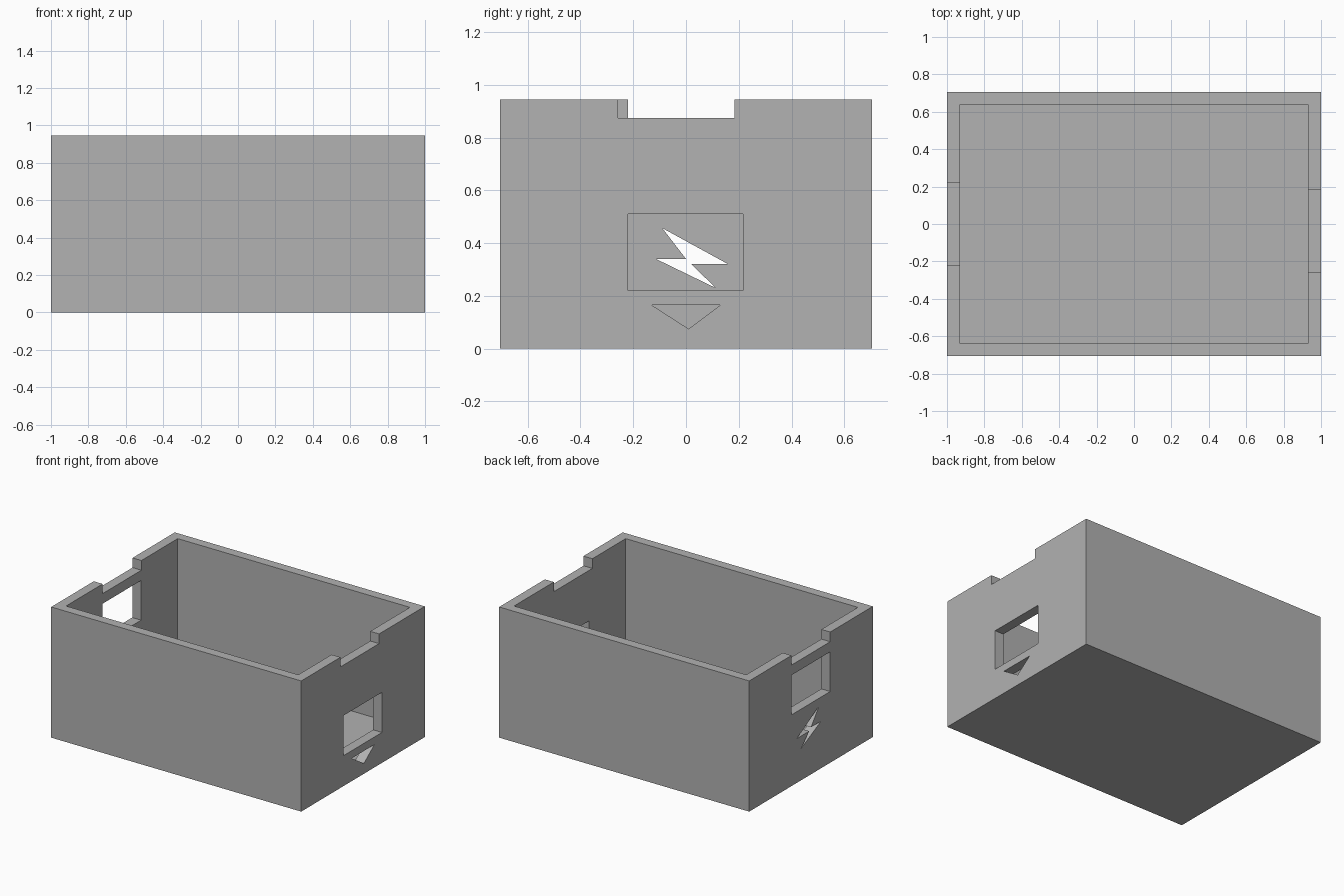
import bpy
import bmesh

if "Cube" in bpy.data.objects:
    bpy.data.objects.remove(bpy.data.objects["Cube"], do_unlink=True)

HALF_X, HALF_Y, HEIGHT, WALL = 1.0, 0.706, 0.945, 0.071
NOTCH_Z, TOP = 0.875, 1.1

# Single grey plastic
grey = bpy.data.materials.new("grey plastic")
grey.use_nodes = True
colour = (0.445, 0.445, 0.445, 1)
grey.diffuse_color = colour
grey.node_tree.nodes["Principled BSDF"].inputs["Base Color"].default_value = colour


def prism(name, outline, x0, x1):
    """Solid made by extruding a (y, z) outline from x0 to x1."""
    bm = bmesh.new()
    face = bm.faces.new([bm.verts.new((x0, y, z)) for y, z in outline])
    side = bmesh.ops.extrude_face_region(bm, geom=[face])["geom"]
    moved = [v for v in side if isinstance(v, bmesh.types.BMVert)]
    bmesh.ops.translate(bm, verts=moved, vec=(x1 - x0, 0, 0))
    bmesh.ops.recalc_face_normals(bm, faces=bm.faces)
    mesh = bpy.data.meshes.new(name)
    bm.to_mesh(mesh)
    bm.free()
    mesh.materials.append(grey)
    obj = bpy.data.objects.new(name, mesh)
    bpy.context.collection.objects.link(obj)
    return obj


def rect(y0, y1, z0, z1):
    return [(y0, z0), (y1, z0), (y1, z1), (y0, z1)]


def cut(target, name, outline, x0, x1):
    """Cut a prism out of the target, then discard the cutter."""
    cutter = prism(name, outline, x0, x1)
    cutter.hide_render = True
    mod = target.modifiers.new(name, "BOOLEAN")
    mod.operation, mod.solver, mod.object = "DIFFERENCE", "EXACT", cutter
    bpy.context.view_layer.objects.active = target
    bpy.ops.object.modifier_apply(modifier=name)
    bpy.data.objects.remove(cutter, do_unlink=True)


# Open-topped box
box = prism("open_box", rect(-HALF_Y, HALF_Y, 0, HEIGHT), -HALF_X, HALF_X)
inner_x, inner_y = HALF_X - WALL, HALF_Y - WALL + 0.003
cut(box, "cavity", rect(-inner_y, inner_y, WALL, TOP), -inner_x, inner_x)

# Openings through each end wall: rim notch, window and symbol
triangle = [(-0.13, 0.165), (0.01, 0.075), (0.13, 0.165)]
bolt = [(-0.09, 0.457), (0.16, 0.32), (0.02, 0.32),
        (0.113, 0.23), (-0.114, 0.34), (0.0, 0.34)]
ends = {
    1: (rect(-0.257, 0.184, NOTCH_Z, TOP), rect(-0.22, 0.217, 0.22, 0.51), triangle),
    -1: (rect(-0.22, 0.223, NOTCH_Z, TOP), rect(-0.22, 0.22, 0.515, 0.802), bolt),
}
for side, outlines in ends.items():
    for name, outline in zip(("notch", "window", "symbol"), outlines):
        cut(box, name, outline, side * 0.85, side * 1.1)
